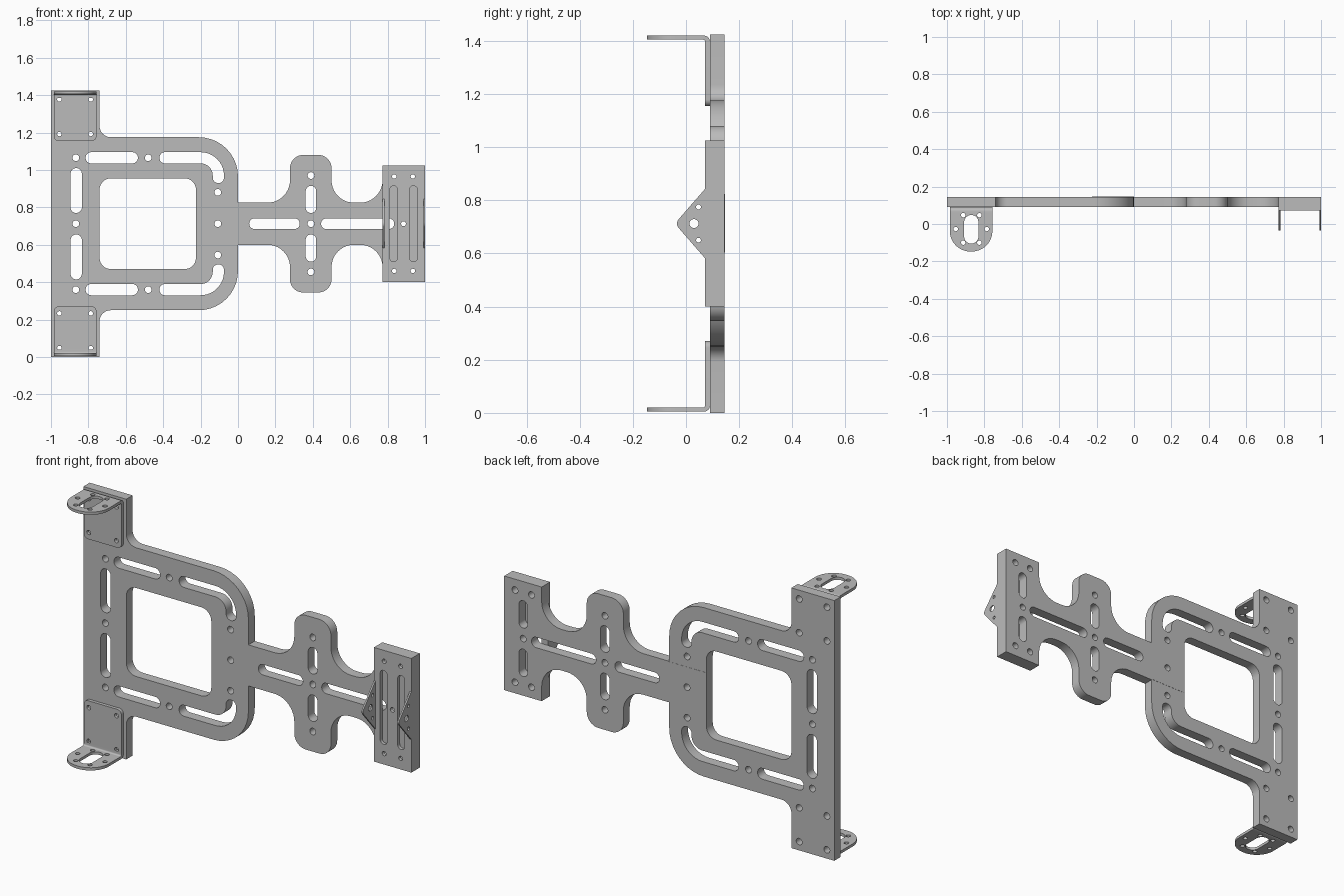
import bpy, bmesh
from math import cos, sin, pi
from mathutils import Vector

if "Cube" in bpy.data.objects:
    bpy.data.objects.remove(bpy.data.objects["Cube"])

MID = 0.7125           # height of the mirror line
BACK, FACE, SKIN = 0.145, 0.09, 0.072   # y of back, plate front, bracket front

grey = bpy.data.materials.new("metal grey")
grey.use_nodes = True
grey.diffuse_color = (0.5, 0.5, 0.5, 1)
grey.node_tree.nodes["Principled BSDF"].inputs["Base Color"].default_value = (0.5, 0.5, 0.5, 1)


def rounded(corners, steps=10):
    """Closed outline from (u, v, radius) corners, each one filleted."""
    out = []
    for i, (u, v, r) in enumerate(corners):
        p = Vector((u, v))
        if r == 0:
            out.append(p)
            continue
        a = (Vector(corners[i - 1][:2]) - p).normalized()
        b = (Vector(corners[(i + 1) % len(corners)][:2]) - p).normalized()
        half = a.angle(b) / 2
        centre = p + (a + b).normalized() * (r / sin(half))
        reach = r * cos(half) / sin(half)
        s, e = p + a * reach - centre, p + b * reach - centre
        sweep = s.angle_signed(e)
        for k in range(steps + 1):
            t = -sweep * k / steps
            out.append(centre + Vector((s.x * cos(t) - s.y * sin(t),
                                        s.x * sin(t) + s.y * cos(t))))
    return out


def box(u0, u1, v0, v1, r=0.0):
    return rounded([(u0, v0, r), (u1, v0, r), (u1, v1, r), (u0, v1, r)])


def slot(u0, u1, v0, v1):
    return box(u0, u1, v0, v1, min(u1 - u0, v1 - v0) * 0.498)


def hole(u, v, r=0.018, n=20):
    return [Vector((u + r * cos(2 * pi * k / n), v + r * sin(2 * pi * k / n))) for k in range(n)]


def flip(loop):
    return [Vector((p[0], 2 * MID - p[1])) for p in loop]


def both(loops):
    return loops + [flip(l) for l in loops]


def mirrored(half):
    """Full corner list from its upper half."""
    return half + [(u, 2 * MID - v, r) for u, v, r in reversed(half)]


PLACE = {"x": lambda u, v, w: (w, u, v),
         "y": lambda u, v, w: (u, w, v),
         "z": lambda u, v, w: (u, v, w)}


def plate(name, axis, w0, w1, loops):
    """Flat plate across an axis; the first loop is the outline, others are openings."""
    bm = bmesh.new()
    edges = []
    for loop in loops:
        vs = [bm.verts.new(PLACE[axis](p[0], p[1], w0)) for p in loop]
        edges += [bm.edges.new((vs[i - 1], vs[i])) for i in range(len(vs))]
    bmesh.ops.triangle_fill(bm, use_beauty=True, edges=edges)
    ext = bmesh.ops.extrude_face_region(bm, geom=bm.faces[:])
    moved = [g for g in ext["geom"] if isinstance(g, bmesh.types.BMVert)]
    bmesh.ops.translate(bm, verts=moved, vec=PLACE[axis](0, 0, w1 - w0))
    bmesh.ops.recalc_face_normals(bm, faces=bm.faces[:])
    me = bpy.data.meshes.new(name)
    bm.to_mesh(me)
    bm.free()
    me.materials.append(grey)
    ob = bpy.data.objects.new(name, me)
    bpy.context.collection.objects.link(ob)
    bpy.ops.object.select_all(action="DESELECT")
    ob.select_set(True)
    bpy.context.view_layer.objects.active = ob
    bpy.ops.object.shade_smooth_by_angle(angle=pi / 6)
    return ob


TOP = 2 * MID
POST_X, BOLT_X, BOLT_Z = -0.87, (-0.955, -0.787), (1.377, 1.192)
bolts = [(x, z) for x in BOLT_X for z in BOLT_Z]

# Main frame: tall post with a rounded loop
outline = rounded(mirrored([(-1, TOP, 0), (-0.74, TOP, 0), (-0.74, 1.175, 0.06), (0, 1.175, 0.21)]))
window = box(-0.74, -0.225, 0.47, 0.955, 0.06)
bent_slot = rounded([(-0.42, 1.095, 0.029), (-0.075, 1.095, 0.125), (-0.075, 0.93, 0.029),
                     (-0.135, 0.93, 0.029), (-0.135, 1.035, 0.065), (-0.42, 1.035, 0.029)])
frame_cuts = [slot(-0.895, -0.835, 0.77, 1.01), slot(-0.815, -0.535, 1.035, 1.095), bent_slot,
              hole(-0.867, 1.065), hole(-0.48, 1.065), hole(-0.108, 0.88)]
frame_cuts += [hole(x, z) for x, z in bolts]
plate("main_frame", "y", FACE, BACK,
      [outline, window, hole(-0.867, MID), hole(-0.108, MID)] + both(frame_cuts))

# Arm with a cross and an end plate
END0, END1, ENDC = 0.773, 1.0, 0.885
arm = rounded(mirrored([(0, 0.825, 0), (0.278, 0.825, 0.12), (0.278, 1.08, 0.07), (0.5, 1.08, 0.07),
                        (0.5, 0.825, 0.12), (END0, 0.825, 0.12), (END0, 1.025, 0), (END1, 1.025, 0)]))
arm_cuts = [slot(0.362, 0.418, 0.77, 0.915), hole(0.39, 0.97), slot(ENDC - 0.025, ENDC + 0.025, 0.77, 0.92),
            hole(ENDC - 0.05, 0.965), hole(ENDC + 0.05, 0.965)]
plate("arm", "y", FACE, BACK,
      [arm, slot(0.06, 0.33, 0.684, 0.741), slot(0.444, 0.835, 0.684, 0.741),
       hole(0.39, MID), hole(ENDC, MID)] + both(arm_cuts))

# Lap of the arm on the back of the frame
plate("arm_lap", "y", BACK - 0.001, BACK + 0.001,
      [box(-0.225, 0.001, 0.603, 0.823), hole(-0.108, MID)])

# Channel bracket on the end plate
channel_cuts = [hole(ENDC + s * 0.05, 0.965, 0.012) for s in (-1, 1)]
plate("channel_base", "y", SKIN, FACE,
      [box(END0, END1, 0.4, 1.025), hole(ENDC, MID, 0.013)]
      + [slot(ENDC + s * 0.053 - 0.021, ENDC + s * 0.053 + 0.021, 0.51, 0.915) for s in (-1, 1)]
      + both(channel_cuts))
ear = rounded([(0.082, 0.855, 0), (-0.042, MID, 0.025), (0.082, 2 * MID - 0.855, 0)])
for side, x in (("right", END0), ("left", END1 - 0.009)):
    plate(side + "_channel_ear", "x", x, x + 0.009,
          [ear, hole(0.03, MID, 0.017)] + both([hole(0.047, 0.775, 0.009)]))

# Corner brackets: bolted plate, bend and slotted tab
X0, X1, T, Z1 = -0.985, -0.757, 0.015, 1.42
tab = rounded([(X0, 0.06, 0), (X1, 0.06, 0), (X1, -0.147, 0.11), (X0, -0.147, 0.11)])
tab_cuts = [slot(POST_X - 0.038, POST_X + 0.038, -0.105, 0.048)]
for s in (-1, 1):
    tab_cuts += [hole(POST_X + s * dx, y, 0.012) for dx, y in ((0.043, 0.047), (0.083, -0.027), (0.043, -0.1))]
bend = rounded([(0.06, Z1, 0), (FACE, Z1, 0.022), (FACE, 1.385, 0),
                (SKIN, 1.385, 0), (SKIN, Z1 - T, 0.008), (0.06, Z1 - T, 0)])
wall = rounded([(X0, 1.155, 0.025), (X1, 1.155, 0.025), (X1, 1.386, 0), (X0, 1.386, 0)])
wall_loops = [wall] + [hole(x, z, 0.012) for x, z in bolts]
for side in ("upper", "lower"):
    up = side == "upper"
    put = (lambda l: l) if up else flip
    z0, z1 = (Z1 - T, Z1) if up else (TOP - Z1, TOP - Z1 + T)
    plate(side + "_bracket_plate", "y", SKIN, FACE, [put(l) for l in wall_loops])
    plate(side + "_bracket_bend", "x", X0, X1, [put(bend)])
    plate(side + "_bracket_tab", "z", z0, z1, [tab] + tab_cuts)
